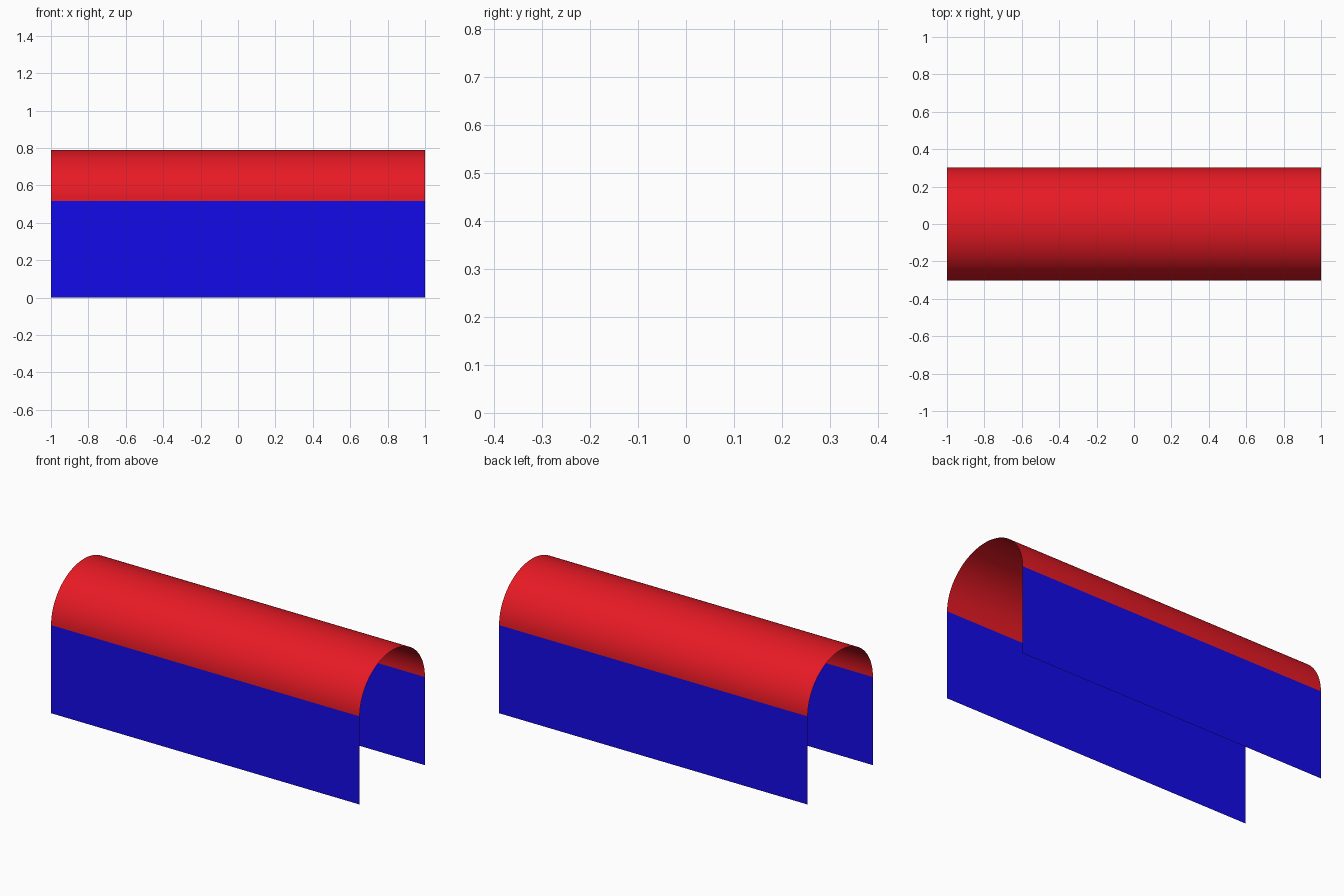
import bpy
import math

if "Cube" in bpy.data.objects:
    bpy.data.objects.remove(bpy.data.objects["Cube"])

HALF_L, HALF_W = 1.0, 0.302
SPRING, RISE = 0.516, 0.273   # wall height, height of the arch above it


def material(name, rgb):
    m = bpy.data.materials.new(name)
    m.diffuse_color = (*rgb, 1.0)
    m.use_nodes = True
    m.node_tree.nodes["Principled BSDF"].inputs["Base Color"].default_value = m.diffuse_color
    return m


def sheet(name, profile, mat):
    """Sweep a (y, z) profile along x as an open sheet facing outward."""
    verts = [(x, y, z) for y, z in profile for x in (-HALF_L, HALF_L)]
    faces = [(2 * i, 2 * i + 1, 2 * i + 3, 2 * i + 2)
             for i in range(len(profile) - 1)]
    mesh = bpy.data.meshes.new(name)
    mesh.from_pydata(verts, [], faces)
    mesh.materials.append(mat)
    mesh.update()
    obj = bpy.data.objects.new(name, mesh)
    bpy.context.collection.objects.link(obj)
    return obj


red = material("red", (0.8, 0.01, 0.018))
blue = material("blue", (0.007, 0.003, 0.8))

# Side walls, open at the ends and bottom
sheet("front_wall", [(-HALF_W, 0), (-HALF_W, SPRING)], blue)
sheet("back_wall", [(HALF_W, SPRING), (HALF_W, 0)], blue)

# Smooth barrel vault roof
SEGMENTS = 48
arch = [(-HALF_W * math.cos(math.pi * i / SEGMENTS),
         SPRING + RISE * math.sin(math.pi * i / SEGMENTS))
        for i in range(SEGMENTS + 1)]
sheet("vault_roof", arch, red).data.shade_smooth()
